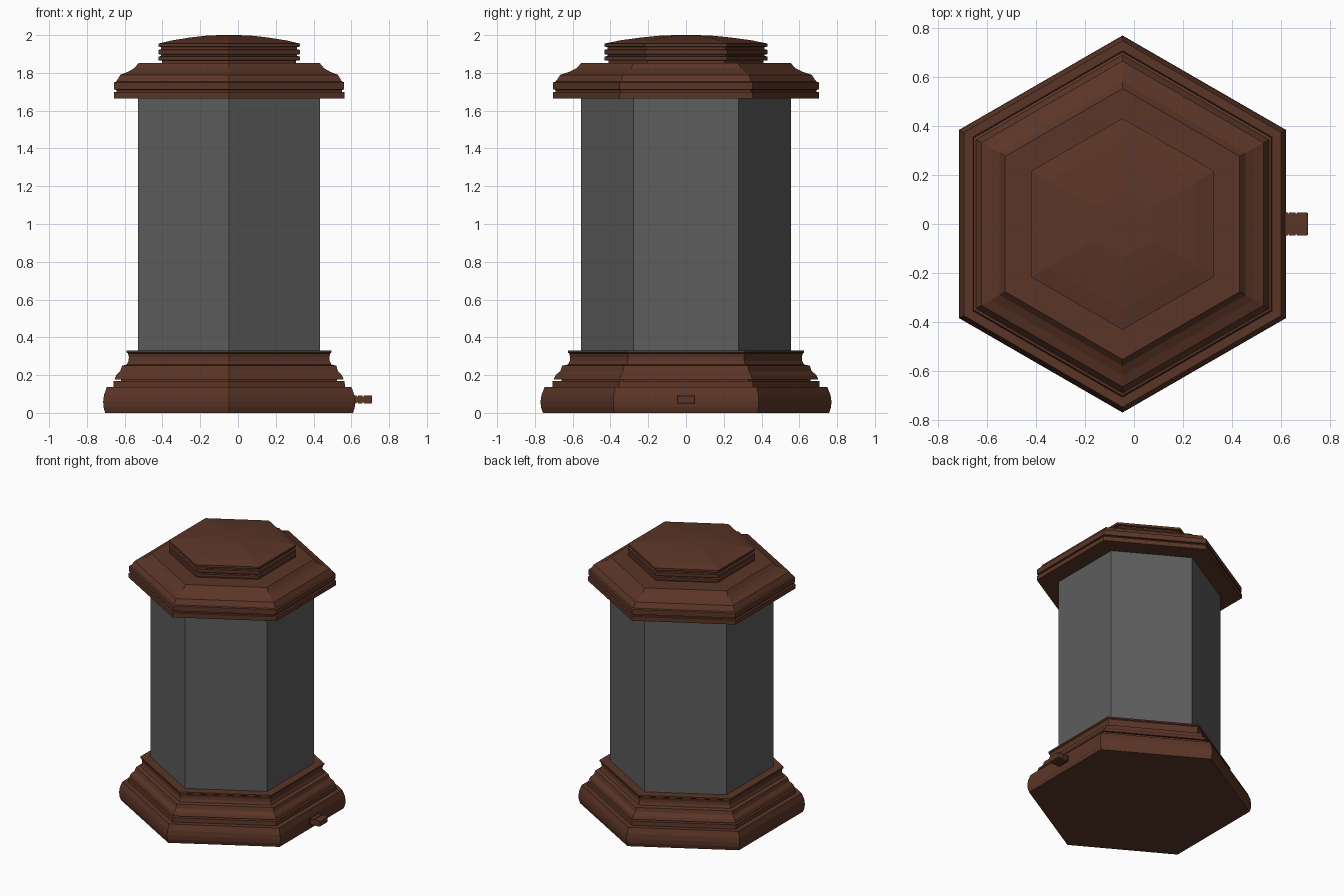
import bpy, bmesh
from math import cos, sin, pi

CX = -0.047  # axis of the hexagonal column


def material(name, rgb):
    m = bpy.data.materials.new(name)
    m.diffuse_color = (*rgb, 1)
    return m


def loft(name, rings, mat):
    """Skin a list of equal-length closed rings and cap both ends."""
    bm = bmesh.new()
    rows = [[bm.verts.new(p) for p in ring] for ring in rings]
    n = len(rows[0])
    for a, b in zip(rows, rows[1:]):
        for i in range(n):
            j = (i + 1) % n
            bm.faces.new((a[i], a[j], b[j], b[i]))
    bm.faces.new(rows[0][::-1])
    bm.faces.new(rows[-1])
    bmesh.ops.recalc_face_normals(bm, faces=bm.faces)
    me = bpy.data.meshes.new(name)
    bm.to_mesh(me)
    bm.free()
    me.materials.append(mat)
    ob = bpy.data.objects.new(name, me)
    bpy.context.collection.objects.link(ob)
    return ob


def hexagon(r, z):
    return [(CX + r * cos(pi / 2 + k * pi / 3), r * sin(pi / 2 + k * pi / 3), z)
            for k in range(6)]


def hex_part(name, profile, mat):
    return loft(name, [hexagon(r, z) for r, z in profile], mat)


brown = material("brown", (0.105, 0.036, 0.020))
grey = material("dark_grey", (0.11, 0.11, 0.11))

# Stepped base moulding
hex_part("base", [
    (0.758, 0), (0.768, 0.03), (0.77, 0.06), (0.765, 0.095), (0.748, 0.137),
    (0.708, 0.137), (0.706, 0.168), (0.66, 0.17), (0.66, 0.178), (0.70, 0.178),
    (0.69, 0.20), (0.665, 0.222), (0.655, 0.25), (0.625, 0.256),
    (0.615, 0.275), (0.613, 0.295), (0.618, 0.315), (0.626, 0.32), (0.626, 0.33)], brown)

# Plain column
hex_part("column", [(0.557, 0.30), (0.557, 1.68)], grey)

# Overhanging cap
hex_part("cap", [
    (0.705, 1.665), (0.705, 1.698), (0.69, 1.70), (0.69, 1.71), (0.703, 1.712),
    (0.703, 1.75), (0.69, 1.754), (0.665, 1.79), (0.62, 1.805), (0.58, 1.825),
    (0.553, 1.853)], brown)

# Grooved crown with shallow dome
hex_part("crown", [
    (0.41, 1.845), (0.41, 1.865), (0.432, 1.867), (0.432, 1.887), (0.415, 1.889),
    (0.415, 1.897), (0.432, 1.899), (0.432, 1.922), (0.415, 1.924),
    (0.415, 1.937), (0.432, 1.939), (0.432, 1.955), (0.35, 1.972),
    (0.24, 1.987), (0.14, 1.997), (0.06, 2.0)], brown)

# Ribbed plug at the side of the base
plug = []
for x, s in [(0.60, 0), (0.628, 0), (0.628, 0.005), (0.634, 0.005), (0.634, 0),
             (0.660, 0), (0.660, 0.005), (0.666, 0.005), (0.666, 0),
             (0.704, 0), (0.71, 0.003)]:
    y, h = 0.047 - s, 0.022 - s
    plug.append([(x, -y, 0.071 - h), (x, y, 0.071 - h),
                 (x, y, 0.071 + h), (x, -y, 0.071 + h)])
loft("side_plug", plug, brown)
